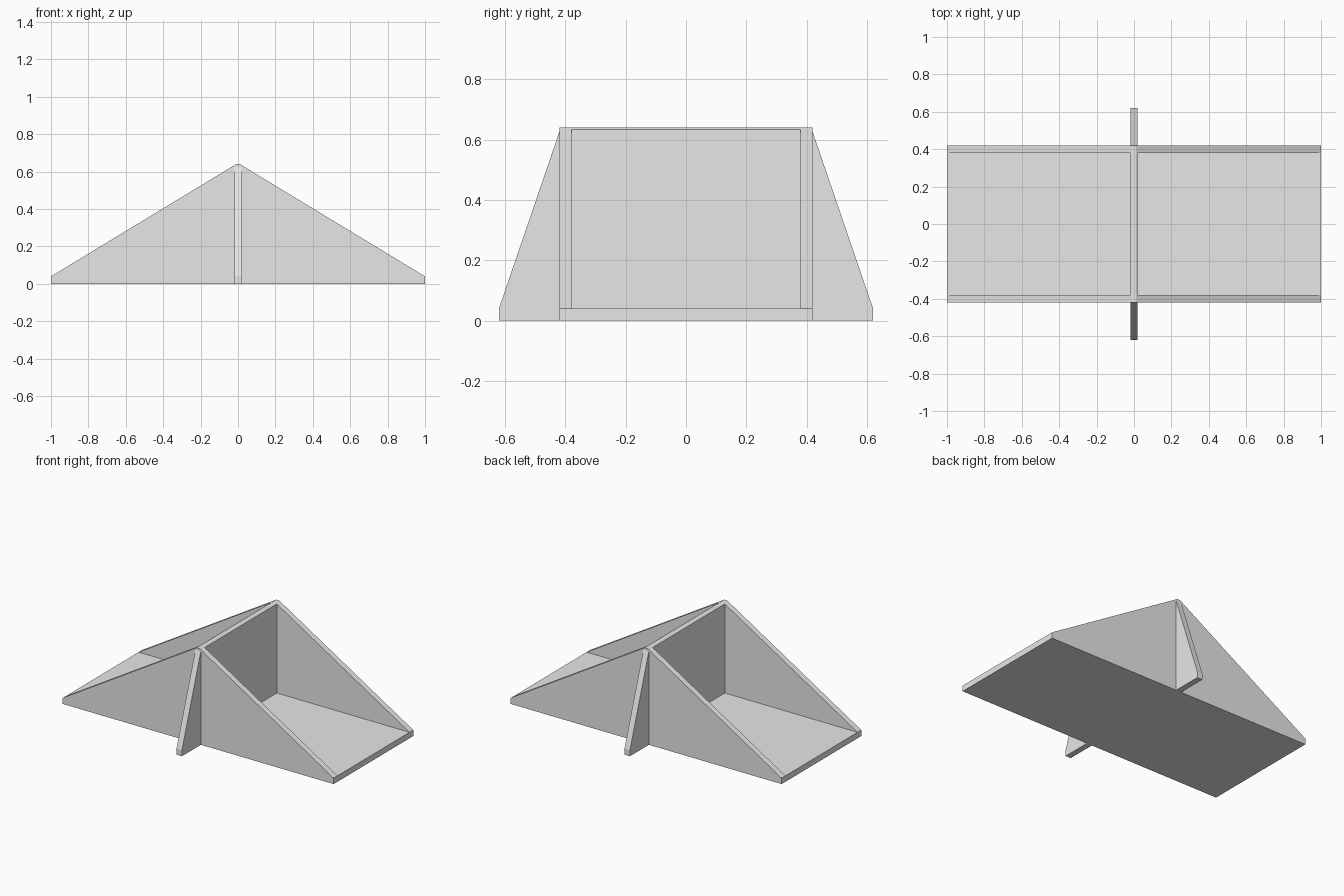
import bpy, bmesh
from mathutils import Vector

cube = bpy.data.objects.get("Cube")
if cube:
    bpy.data.objects.remove(cube, do_unlink=True)

# Single plain grey
grey = bpy.data.materials.new("light_grey")
grey.use_nodes = True
colour = (0.8, 0.8, 0.8, 1)
grey.diffuse_color = colour
grey.node_tree.nodes["Principled BSDF"].inputs["Base Color"].default_value = colour

LENGTH, WIDTH, HEIGHT, THICK = 1.0, 0.42, 0.64, 0.04
HALF = THICK / 2


def slab(name, outline, offset):
    """Extrude a planar outline along the offset vector."""
    bm = bmesh.new()
    face = bm.faces.new([bm.verts.new(p) for p in outline])
    grown = bmesh.ops.extrude_face_region(bm, geom=[face])["geom"]
    bmesh.ops.translate(bm, vec=Vector(offset),
                        verts=[v for v in grown if isinstance(v, bmesh.types.BMVert)])
    bmesh.ops.recalc_face_normals(bm, faces=bm.faces)
    mesh = bpy.data.meshes.new(name)
    bm.to_mesh(mesh)
    bm.free()
    mesh.materials.append(grey)
    obj = bpy.data.objects.new(name, mesh)
    bpy.context.collection.objects.link(obj)
    return obj


# Base plate between the side walls
inner = WIDTH - THICK
slab("base_plate", [(-LENGTH, -inner, 0), (LENGTH, -inner, 0),
                    (LENGTH, inner, 0), (-LENGTH, inner, 0)], (0, 0, THICK))

# Upright wall across the middle, with softened ridge
shoulder = HEIGHT - 0.006
ridge = [(HALF, shoulder), (HALF / 2, HEIGHT), (-HALF / 2, HEIGHT), (-HALF, shoulder)]
wall = [(-HALF, THICK), (HALF, THICK)] + ridge
slab("centre_wall", [(x, -inner, z) for x, z in wall], (0, 2 * inner, 0))

# Gabled side walls and the buttress fin outside each one
gable = [(-LENGTH, 0), (LENGTH, 0), (LENGTH, THICK)] + ridge + [(-LENGTH, THICK)]
fin = [(WIDTH, 0), (WIDTH + 0.2, 0), (WIDTH + 0.2, THICK), (WIDTH, HEIGHT - 0.015)]
for side, sign in (("front", -1), ("back", 1)):
    slab(side + "_side_wall", [(x, sign * inner, z) for x, z in gable],
         (0, sign * THICK, 0))
    slab(side + "_buttress", [(-HALF, sign * y, z) for y, z in fin], (THICK, 0, 0))
